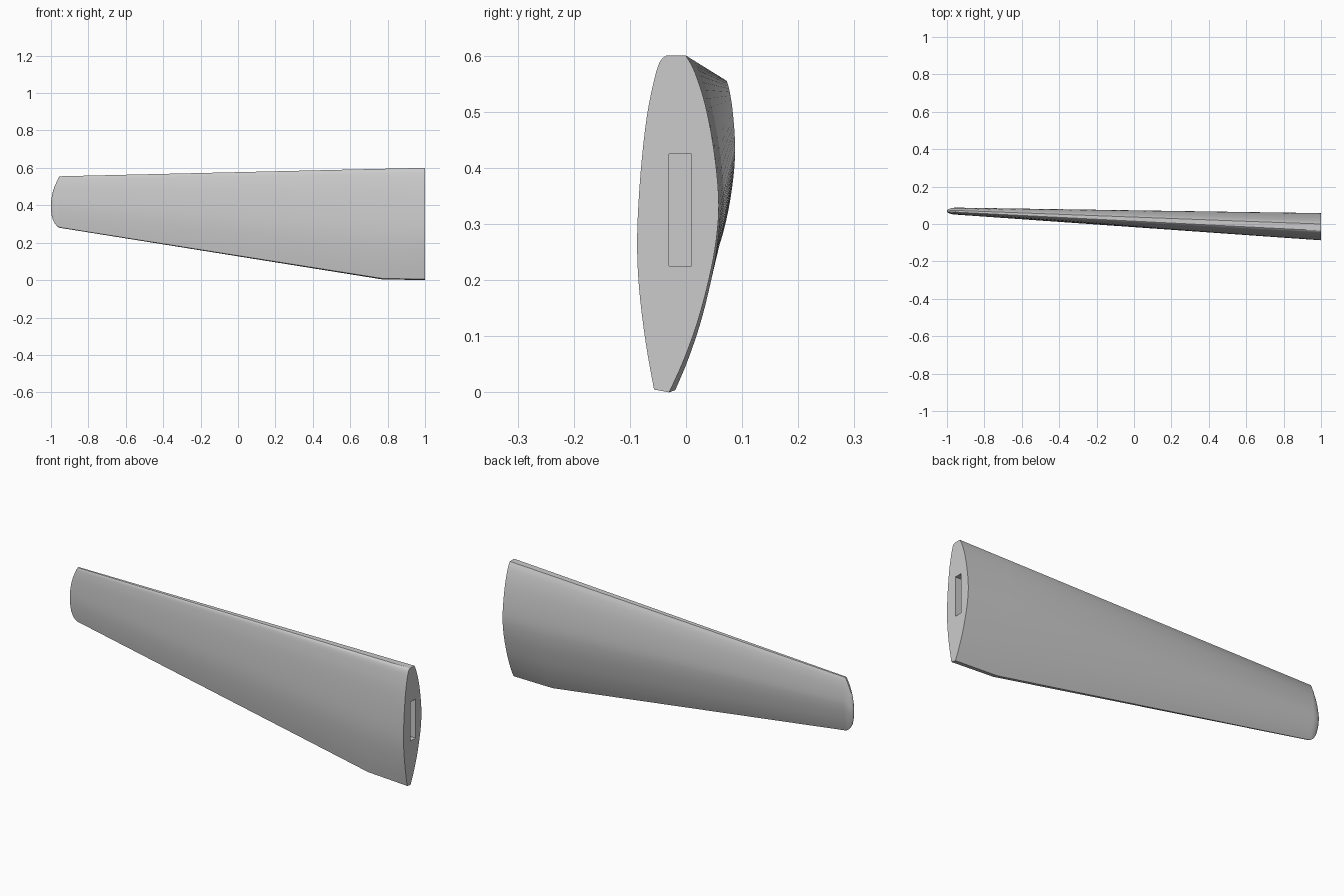
import bpy
import bmesh

cube = bpy.data.objects.get("Cube")
if cube:
    bpy.data.objects.remove(cube)


def material(name, value):
    mat = bpy.data.materials.new(name)
    mat.use_nodes = True
    colour = (value, value, value, 1)
    mat.diffuse_color = colour
    mat.node_tree.nodes["Principled BSDF"].inputs["Base Color"].default_value = colour
    return mat


def smooth_path(pts, steps=4):
    """Catmull-Rom curve through the points."""
    ext = [pts[0]] + pts + [pts[-1]]
    out = []
    for a, b, c, d in zip(ext, ext[1:], ext[2:], ext[3:]):
        for k in range(steps):
            t = k / steps
            out.append(tuple(
                0.5 * (2 * q + (r - p) * t + (2 * p - 5 * q + 4 * r - s) * t * t
                       + (3 * q - p - 3 * r + s) * t ** 3)
                for p, q, r, s in zip(a, b, c, d)))
    return out + [pts[-1]]


# Root section (y, z): front skin downwards, back skin upwards
front = [(-0.035, 0.6), (-0.046, 0.59), (-0.056, 0.56), (-0.070, 0.49),
         (-0.081, 0.39), (-0.087, 0.28), (-0.084, 0.19), (-0.072, 0.09), (-0.057, 0.005)]
back = [(-0.03, 0), (-0.005, 0.055), (0.022, 0.13), (0.045, 0.22), (0.056, 0.29),
        (0.058, 0.35), (0.05, 0.43), (0.035, 0.51), (0.016, 0.57), (0, 0.6)]
root_y, root_half = -0.0145, 0.0725
section = [((y - root_y) / root_half, z / 0.6)
           for y, z in smooth_path(front) + smooth_path(back)]

# Stations along the span: x, bottom z, top z, middle y, half thickness
stations = [(1, 0, 0.6, root_y, root_half),
            (0.77, 0.004, 0.595, -0.005, 0.066),
            (-0.955, 0.28, 0.555, 0.069, 0.0185),
            (-0.968, 0.289, 0.530, 0.069, 0.0172),
            (-0.980, 0.303, 0.502, 0.069, 0.0150),
            (-0.990, 0.322, 0.472, 0.069, 0.0115),
            (-0.997, 0.348, 0.438, 0.069, 0.0070),
            (-1, 0.375, 0.41, 0.069, 0.0025)]

# Lofted blade with closed ends
bm = bmesh.new()
rings = [[bm.verts.new((x, mid + half * u, low + (high - low) * v)) for u, v in section]
         for x, low, high, mid, half in stations]
count = len(section)
for a, b in zip(rings, rings[1:]):
    for i in range(count):
        j = (i + 1) % count
        bm.faces.new((a[i], a[j], b[j], b[i]))
bm.faces.new(rings[0])
bm.faces.new(rings[-1])
bmesh.ops.recalc_face_normals(bm, faces=bm.faces)
mesh = bpy.data.meshes.new("wing_blade")
bm.to_mesh(mesh)
bm.free()
blade = bpy.data.objects.new("wing_blade", mesh)
bpy.context.collection.objects.link(blade)
mesh.materials.append(material("light_grey", 0.6))

# Spar slot cut into the root face
bpy.ops.mesh.primitive_cube_add(size=1, location=(1, -0.01, 0.325))
cutter = bpy.context.object
cutter.name = "slot_cutter"
cutter.scale = (0.4, 0.04, 0.2)
cutter.hide_render = True
cutter.data.materials.append(mesh.materials[0])
cut = blade.modifiers.new("spar_slot", 'BOOLEAN')
cut.operation = 'DIFFERENCE'
cut.solver = 'EXACT'
cut.object = cutter

bpy.ops.object.select_all(action='DESELECT')
blade.select_set(True)
bpy.context.view_layer.objects.active = blade
bpy.ops.object.modifier_apply(modifier=cut.name)
bpy.data.objects.remove(cutter)
bpy.ops.object.shade_smooth_by_angle(angle=0.6)
